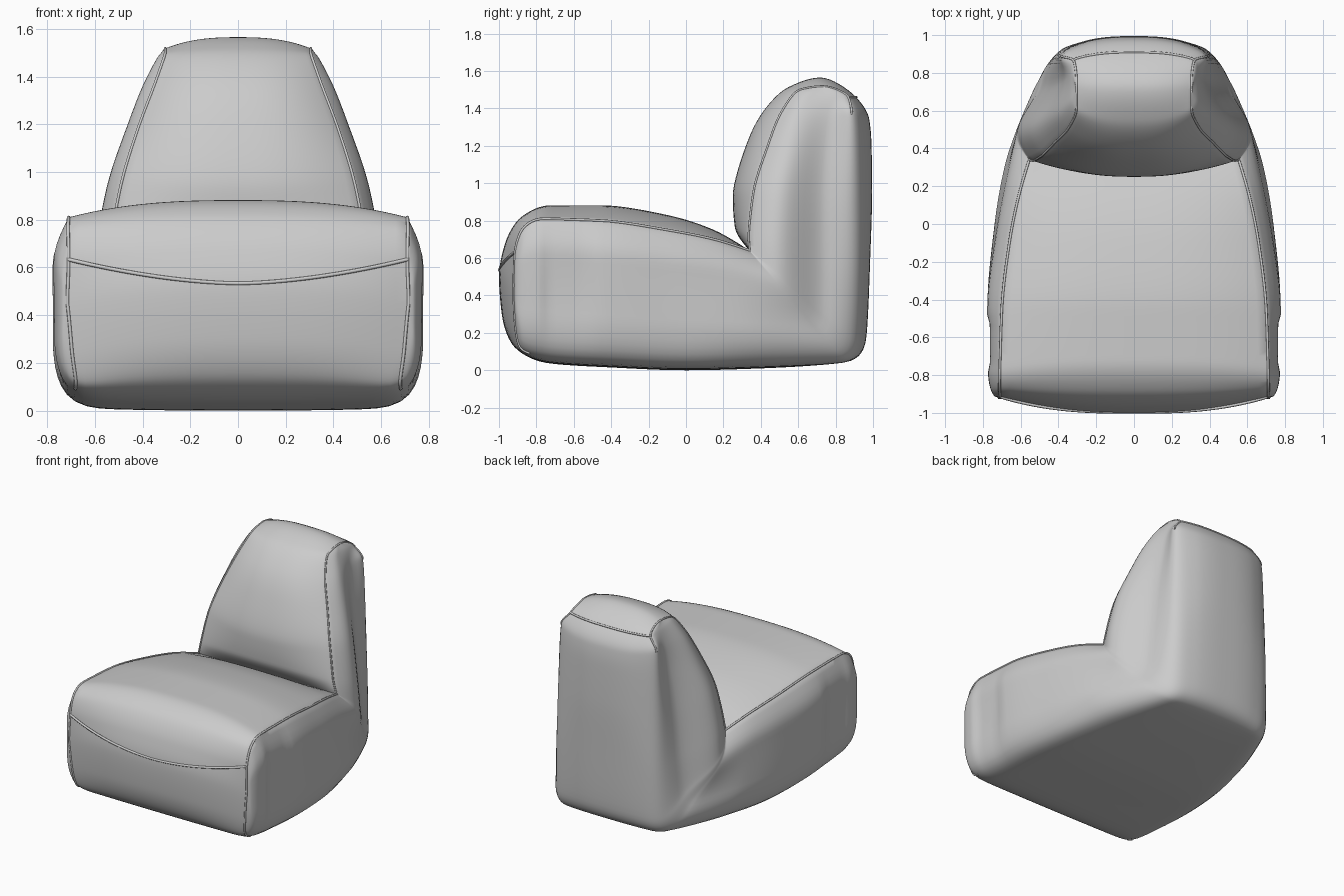
import bpy, bmesh, math
from mathutils import Vector

if "Cube" in bpy.data.objects:
    bpy.data.objects.remove(bpy.data.objects["Cube"])

# Side profile on the centre line (y, z): front -> seat -> crease -> backrest -> top,
# then back down the rear and forward under the base
centre = [(-1, .5), (-.97, .67), (-.88, .82), (-.72, .882), (-.45, .882), (-.1, .83),
          (.15, .75), (.34, .64), (.34, .64), (.262, .76), (.25, .93), (.32, 1.2),
          (.41, 1.38), (.55, 1.515), (.72, 1.565), (.91, 1.46), (.98, 1.34), (.992, 1.2),
          (.995, .95), (.985, .6), (.96, .15), (.88, .05), (.4, .01), (0, 0),
          (-.4, .015), (-.75, .04), (-.93, .14), (-.985, .3)]
centre = [(0, y, z) for y, z in centre]

# Same loop along the side seam (x, y, z)
seam = [(.715, -.92, .45), (.71, -.915, .62), (.712, -.87, .76), (.71, -.76, .81),
        (.70, -.45, .80), (.66, -.1, .75), (.61, .15, .70), (.555, .34, .64),
        (.555, .34, .64), (.535, .335, .72), (.49, .36, .95), (.42, .43, 1.18),
        (.345, .51, 1.38), (.305, .61, 1.5), (.305, .73, 1.518), (.33, .87, 1.46),
        (.41, .89, 1.37), (.415, .90, 1.2), (.415, .91, .9), (.415, .92, .5),
        (.415, .91, .14), (.43, .84, .04), (.59, .4, .02), (.68, 0, .01),
        (.71, -.4, .025), (.705, -.75, .05), (.695, -.88, .10), (.71, -.91, .25)]

# Side panel half widths at a quarter and three quarters of the way across
side = [(.715, .715), (.735, .735), (.76, .755), (.775, .772), (.777, .775), (.735, .742),
        (.68, .68), (.622, .53), (.615, .49), (.6, .455), (.55, .42), (.468, .385),
        (.392, .362), (.33, .335), (.305, .31)]
side_loop = side + side[-2:0:-1]

LAST, SUB = len(side) - 1, 8
N_IN, N_SIDE, N_OUT = 14, 20, 14
EDGE = N_IN + N_SIDE


def sample(loop, u):
    """Overshoot-free smooth interpolation round a closed loop."""
    n, i = len(loop), math.floor(u)
    f = u - i
    out = []
    for a, b, c, d in zip(*(loop[(i + k) % n] for k in (-1, 0, 1, 2))):
        def tangent(p, q):
            return 2 * p * q / (p + q) if p * q > 0 else 0
        t0, t1 = tangent(b - a, c - b), tangent(c - b, d - c)
        h = f * f * (3 - 2 * f)
        out.append(b + (c - b) * h + t0 * f * (1 - f) ** 2 - t1 * f * f * (1 - f))
    return Vector(out)


def crown(c, s, t):
    """Bulged panel section from the centre line (t=0) to the seam (t=1)."""
    p = c.lerp(s, t ** 2.6)
    p.x = s.x * t
    return p


def step(a, b, v):
    t = max(0, min(1, (v - a) / (b - a)))
    return t * t * (3 - 2 * t)


def side_width(t, s0, m1, m2, s1):
    """Side panel swells out of each edge and runs smoothly between the two widths."""
    if t < .25:
        return s0 + (m1 - s0) * math.sin(math.pi * 2 * t)
    if t > .75:
        return s1 + (m2 - s1) * math.sin(math.pi * 2 * (1 - t))
    return m1 + (m2 - m1) * step(.25, .75, t)


def half_ring(u):
    ci, si = sample(centre, u), sample(seam, u)
    co, so = sample(centre, -u), sample(seam, -u)
    m1, m2 = sample(side_loop, u)
    pts = [crown(ci, si, k / N_IN) for k in range(N_IN + 1)]
    for k in range(1, N_SIDE):
        t = k / N_SIDE
        p = si.lerp(so, t)
        p.x = side_width(t, si.x, m1, m2, so.x)
        # shallow tucked fold near the front of the side panel
        p.x -= .02 * math.sin(math.pi * t) * step(-.8, -.72, p.y) * (1 - step(-.54, -.48, p.y))
        pts.append(p)
    pts += [crown(co, so, 1 - k / N_OUT) for k in range(N_OUT + 1)]
    # soften the unpiped lower / rear edge
    w = max(0, min(1, u / 3, (LAST - u) / 2)) * .5
    for _ in range(5):
        old = [p.copy() for p in pts]
        for j in range(EDGE - 5, EDGE + 6):
            pts[j] = old[j].lerp((old[j - 1] + old[j + 1]) / 2, w)
    return pts


# Upholstered body: half lofted, then mirrored
bm = bmesh.new()
points = [half_ring(i / SUB) for i in range(LAST * SUB + 1)]
rings = [[bm.verts.new(p) for p in ring] for ring in points]
for r0, r1 in zip(rings, rings[1:]):
    for j in range(len(r0) - 1):
        bm.faces.new((r0[j], r0[j + 1], r1[j + 1], r1[j]))
bmesh.ops.remove_doubles(bm, verts=bm.verts, dist=.0005)
mesh = bpy.data.meshes.new("chair_body")
bm.to_mesh(mesh)
bm.free()
body = bpy.data.objects.new("chair_body", mesh)
bpy.context.collection.objects.link(body)
bpy.context.view_layer.objects.active = body
body.select_set(True)
bpy.ops.object.shade_smooth_by_angle(angle=math.radians(50))
mirror = body.modifiers.new("mirror", 'MIRROR')
mirror.use_clip = True


def piping(name, paths, radius=.007):
    cu = bpy.data.curves.new(name, 'CURVE')
    cu.dimensions = '3D'
    cu.bevel_depth, cu.bevel_resolution, cu.use_fill_caps = radius, 2, True
    for path in paths:
        sp = cu.splines.new('POLY')
        sp.points.add(len(path) - 1)
        for q, p in zip(sp.points, path):
            q.co = (*p, 1)
    ob = bpy.data.objects.new(name, cu)
    bpy.context.collection.objects.link(ob)


def both_sides(path):
    return [path, [(-x, y, z) for x, y, z in path]]


def on_body(i):
    """Seam point on the finished body; negative i runs along the lower / rear edge."""
    return points[i][N_IN] if i >= 0 else points[-i][EDGE]


# Side seams from under the front edge, over the seat, to the top of the back
piping("seat_piping", both_sides([on_body(i) for i in range(-20, 7 * SUB + 1)]))
back = [on_body(i) for i in range(8 * SUB, LAST * SUB + 1)]
ear = [on_body(-i) for i in range(LAST * SUB - 1, 12 * SUB - 1, -1)]
piping("backrest_piping", both_sides(back + ear), .006)

# Seam across the back below the top panel
half = [p for p in reversed(points[13 * SUB][EDGE:])]
piping("top_panel_piping", [[Vector((-p.x, p.y, p.z)) for p in half[:0:-1]] + half])

# Dipping seam across the front of the seat
front = []
for k in range(-20, 21):
    t = abs(k) / 20
    front.append((.71 * t * (1 if k > 0 else -1), -1 + .085 * t ** 2.6 + .004 * (1 - t),
                  .533 + .1 * t ** 1.7))
piping("front_piping", [front], .008)
